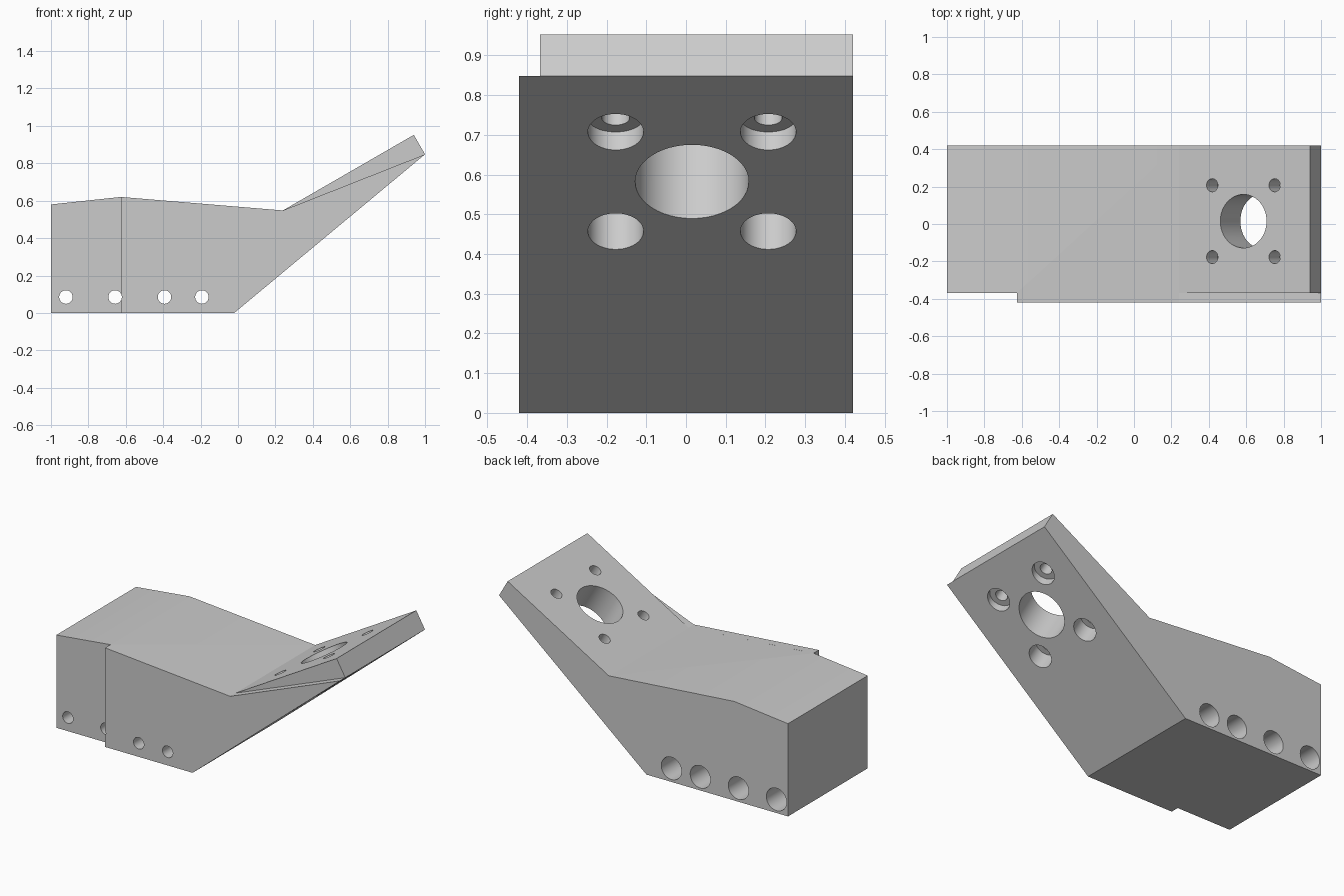
import bpy, bmesh, math
from mathutils import Vector

if "Cube" in bpy.data.objects:
    bpy.data.objects.remove(bpy.data.objects["Cube"])

grey = bpy.data.materials.new("plain grey")
grey.diffuse_color = (0.6, 0.6, 0.6, 1)
grey.use_nodes = True
grey.node_tree.nodes["Principled BSDF"].inputs["Base Color"].default_value = grey.diffuse_color


def make_object(name, bm):
    bmesh.ops.recalc_face_normals(bm, faces=bm.faces)
    mesh = bpy.data.meshes.new(name)
    bm.to_mesh(mesh)
    bm.free()
    mesh.materials.append(grey)
    ob = bpy.data.objects.new(name, mesh)
    bpy.context.collection.objects.link(ob)
    return ob


def extrude_profile(name, points, y0, y1):
    bm = bmesh.new()
    face = bm.faces.new([bm.verts.new((x, y0, z)) for x, z in points])
    new = bmesh.ops.extrude_face_region(bm, geom=[face])["geom"]
    bmesh.ops.translate(bm, vec=(0, y1 - y0, 0),
                        verts=[g for g in new if isinstance(g, bmesh.types.BMVert)])
    return make_object(name, bm)


def hole_cutter(name, origin, axis, steps, sides=48):
    """Lathe (radius, distance) steps along an axis into one closed cutter."""
    rot = Vector(axis).to_track_quat("Z", "Y")
    bm = bmesh.new()
    rings = []
    for r, d in steps:
        rings.append([bm.verts.new(Vector(origin) + rot @ Vector(
            (r * math.cos(2 * math.pi * i / sides), r * math.sin(2 * math.pi * i / sides), d)))
            for i in range(sides)])
    for a, b in zip(rings, rings[1:]):
        for i in range(sides):
            j = (i + 1) % sides
            bm.faces.new((a[i], a[j], b[j], b[i]))
    bm.faces.new(rings[0])
    bm.faces.new(rings[-1])
    return make_object(name, bm)


def combine(target, other, operation):
    mod = target.modifiers.new("combine", "BOOLEAN")
    mod.operation = operation
    mod.solver = "EXACT"
    mod.object = other
    bpy.context.view_layer.objects.active = target
    bpy.ops.object.modifier_apply(modifier=mod.name)
    bpy.data.objects.remove(other)


# Main block with its tilted mounting arm
bracket = extrude_profile("angled_bracket", [
    (-1, 0), (-0.02, 0), (1, 0.848), (0.94, 0.952),
    (0.24, 0.548), (-0.628, 0.62), (-1, 0.58)], -0.368, 0.42)

# Thin cheek plate on the front side
cheek = extrude_profile("cheek_plate", [
    (-0.625, 0), (-0.02, 0), (1, 0.848), (0.24, 0.548), (-0.625, 0.62)], -0.42, -0.368)
combine(bracket, cheek, "UNION")

# Large bore and four counterbored screw holes, square to the arm
down = (0.5, 0, -math.sqrt(0.75))


def arm_top(x):
    return 0.548 + (x - 0.24) * 0.577


bore = hole_cutter("bore_cutter", (0.585, 0.015, arm_top(0.585)), down,
                   [(0.143, -0.1), (0.143, 0.5)])
combine(bracket, bore, "DIFFERENCE")
for x in (0.418, 0.752):
    for y in (-0.177, 0.207):
        screw = hole_cutter("arm_screw_cutter", (x, y, arm_top(x)), down,
                            [(0.035, -0.1), (0.035, 0.117), (0.07, 0.117), (0.07, 0.5)])
        combine(bracket, screw, "DIFFERENCE")

# Row of counterbored holes through the base, wide from the back
for x in (-0.92, -0.657, -0.393, -0.193):
    screw = hole_cutter("base_screw_cutter", (x, -0.42, 0.085), (0, 1, 0),
                        [(0.036, -0.1), (0.036, 0.17), (0.07, 0.17), (0.07, 1)])
    combine(bracket, screw, "DIFFERENCE")

# Smooth hole walls, crisp edges
bpy.ops.object.select_all(action="DESELECT")
bracket.select_set(True)
bpy.context.view_layer.objects.active = bracket
bpy.ops.object.shade_smooth_by_angle(angle=math.radians(20))
